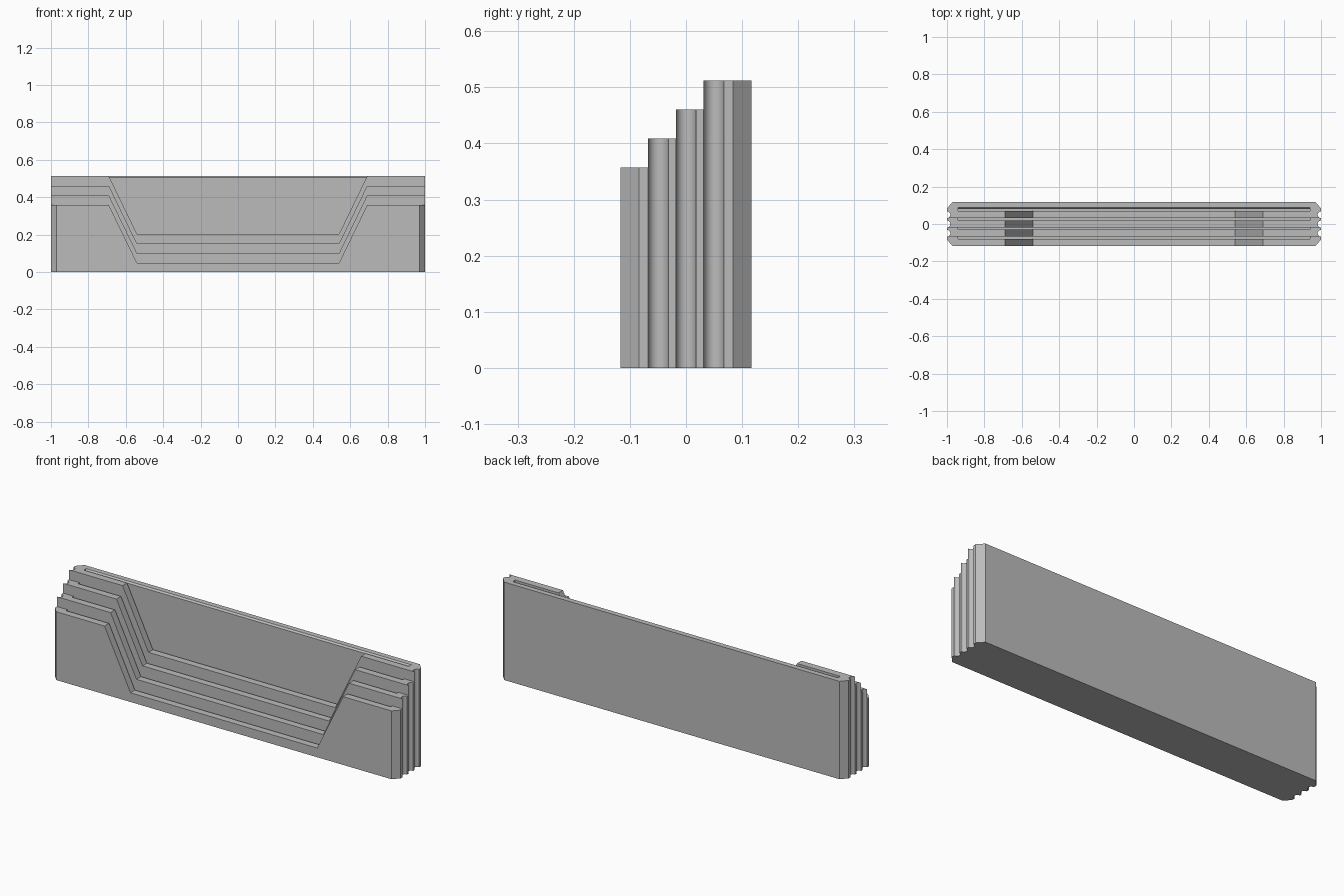
import bpy
import bmesh
import math

cube = bpy.data.objects.get("Cube")
if cube:
    bpy.data.objects.remove(cube, do_unlink=True)

grey = bpy.data.materials.new("plain grey")
grey.use_nodes = True
grey.diffuse_color = (0.5, 0.5, 0.5, 1)
grey.node_tree.nodes["Principled BSDF"].inputs["Base Color"].default_value = (0.5, 0.5, 0.5, 1)

FRONT, PITCH, RISE = -0.117, 0.0495, 0.0516
WALL, SLOT, GROOVE = 0.037, 0.0125, 0.018


def prism(name, outline, offset):
    """Extrude a closed outline along an offset."""
    bm = bmesh.new()
    face = bm.faces.new([bm.verts.new(p) for p in outline])
    result = bmesh.ops.extrude_face_region(bm, geom=[face])
    moved = [v for v in result["geom"] if isinstance(v, bmesh.types.BMVert)]
    bmesh.ops.translate(bm, verts=moved, vec=offset)
    bmesh.ops.recalc_face_normals(bm, faces=bm.faces)
    mesh = bpy.data.meshes.new(name)
    bm.to_mesh(mesh)
    bm.free()
    obj = bpy.data.objects.new(name, mesh)
    bpy.context.collection.objects.link(obj)
    mesh.materials.append(grey)
    return obj


def cut(target, cutter):
    """Subtract the cutter and discard it."""
    mod = target.modifiers.new("cut", "BOOLEAN")
    mod.operation, mod.solver, mod.object = "DIFFERENCE", "EXACT", cutter
    bpy.context.view_layer.objects.active = target
    bpy.ops.object.modifier_apply(modifier=mod.name)
    bpy.data.objects.remove(cutter, do_unlink=True)


def side_edge(k, y, back):
    """Right-hand plan edge of a tier, front to back."""
    if k == 0:
        edge = [(0.97, y), (1, y + 0.033)]
    else:
        # Rounded finger groove at the front of the tier
        edge = []
        for i in range(13):
            a = math.pi * i / 12
            edge.append((1 - GROOVE * math.sin(a), y + GROOVE * (1 - math.cos(a))))
    if k == 3:
        return edge + [(1, 0.084), (0.97, back)]
    return edge + [(1, back)]


for k, name in enumerate(("front_tier", "second_tier", "third_tier", "back_tier")):
    y = FRONT + k * PITCH
    back = -FRONT if k == 3 else y + PITCH
    top = 0.357 + k * RISE

    # Tier body
    edge = side_edge(k, y, back)
    plan = edge + [(-px, py) for px, py in reversed(edge)]
    tier = prism(name, [(px, py, 0) for px, py in plan], (0, 0, top))

    # Card slot, with a bevelled back lip on the last tier
    a, b = y + WALL, y + WALL + SLOT
    floor = 0.025 + k * RISE
    if k == 3:
        section = [(a, floor), (b, floor), (b, top - 0.008), (b + 0.008, top),
                   (b + 0.008, top + 0.1), (a, top + 0.1)]
    else:
        section = [(a, floor), (back + 0.01, floor), (back + 0.01, top + 0.1), (a, top + 0.1)]
    cut(tier, prism("slot_cutter", [(-0.94, sy, sz) for sy, sz in section], (1.88, 0, 0)))

    # Tapered viewing window in the wall
    low = 0.048 + k * RISE
    half = [(0.54, low), (0.69, top), (0.69, top + 0.1)]
    window = half + [(-px, pz) for px, pz in reversed(half)]
    cut(tier, prism("window_cutter", [(px, y - 0.05, pz) for px, pz in window],
                    (0, WALL + 0.055, 0)))

    # Smooth grooves with crisp corners
    bpy.ops.object.select_all(action="DESELECT")
    tier.select_set(True)
    bpy.context.view_layer.objects.active = tier
    bpy.ops.object.shade_smooth_by_angle(angle=math.radians(30))
